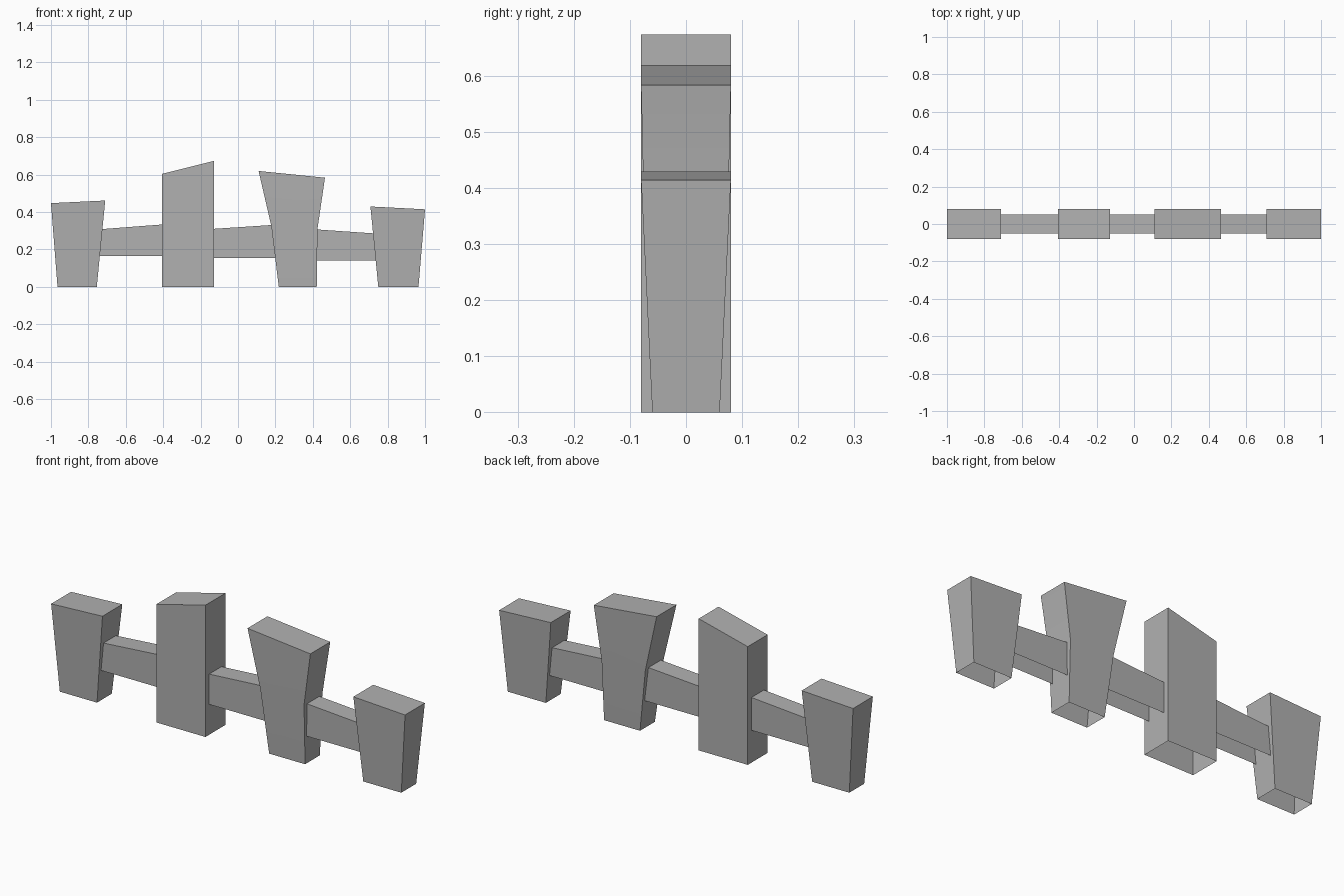
import bpy, bmesh

if "Cube" in bpy.data.objects:
    bpy.data.objects.remove(bpy.data.objects["Cube"], do_unlink=True)

grey = bpy.data.materials.new("plain_grey")
grey.use_nodes = True
colour = (0.44, 0.44, 0.44, 1)
grey.diffuse_color = colour
grey.node_tree.nodes["Principled BSDF"].inputs["Base Color"].default_value = colour


def open_block(name, sections, smooth=False):
    """Stack rectangular sections (x0, z0, x1, z1, half depth), capped on top only."""
    bm = bmesh.new()
    rings = []
    for x0, z0, x1, z1, d in sections:
        corners = [(x0, -d, z0), (x1, -d, z1), (x1, d, z1), (x0, d, z0)]
        rings.append([bm.verts.new(c) for c in corners])
    for low, high in zip(rings, rings[1:]):
        for i in range(4):
            j = (i + 1) % 4
            bm.faces.new((low[i], low[j], high[j], high[i]))
    bm.faces.new(rings[-1])
    mesh = bpy.data.meshes.new(name)
    bm.to_mesh(mesh)
    bm.free()
    mesh.materials.append(grey)
    obj = bpy.data.objects.new(name, mesh)
    bpy.context.collection.objects.link(obj)
    if smooth:
        bpy.ops.object.select_all(action='DESELECT')
        obj.select_set(True)
        bpy.context.view_layer.objects.active = obj
        bpy.ops.object.shade_smooth_by_angle()
    return obj


# Upright planks, open underneath
open_block("right_end_post", [(-0.965, 0, -0.755, 0, 0.06),
                              (-1.0, 0.447, -0.71, 0.461, 0.08)])
open_block("tall_post", [(-0.405, 0, -0.128, 0, 0.08),
                         (-0.405, 0.604, -0.128, 0.673, 0.08)])
open_block("flared_post", [(0.218, 0, 0.421, 0, 0.06),
                           (0.178, 0.325, 0.425, 0.31, 0.074),
                           (0.11, 0.619, 0.465, 0.583, 0.08)], smooth=True)
open_block("left_end_post", [(0.75, 0, 0.965, 0, 0.06),
                             (0.708, 0.429, 1.0, 0.414, 0.08)])

# Sloped rails joining the planks
for name, x0, x1, base, top0, top1 in [
        ("right_rail", -0.745, -0.39, 0.165, 0.307, 0.334),
        ("middle_rail", -0.14, 0.21, 0.155, 0.309, 0.332),
        ("left_rail", 0.41, 0.745, 0.14, 0.307, 0.284)]:
    open_block(name, [(x0, base, x1, base, 0.05), (x0, top0, x1, top1, 0.05)])
